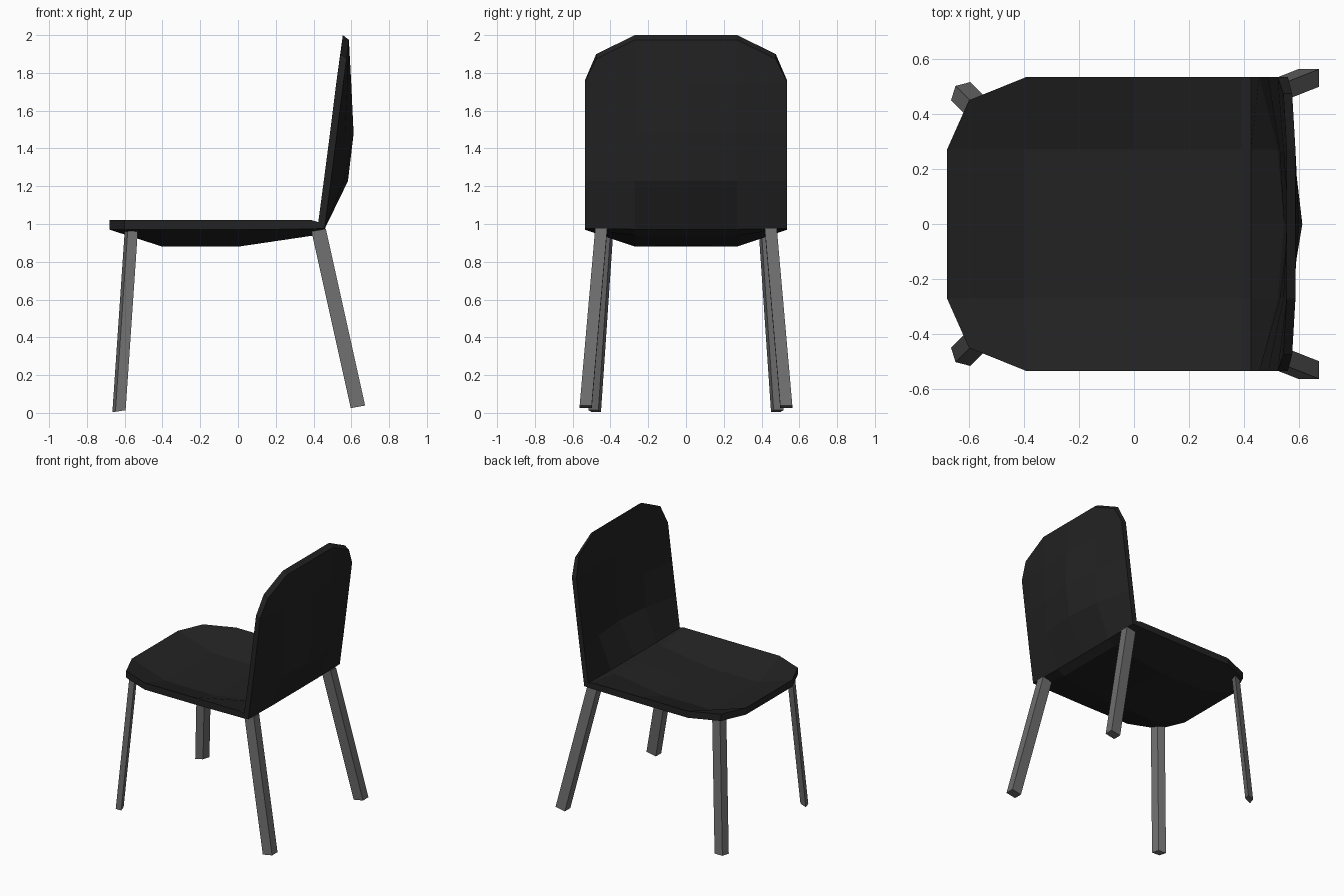
import bpy, bmesh
from mathutils import Vector

if "Cube" in bpy.data.objects:
    bpy.data.objects.remove(bpy.data.objects["Cube"])


def material(name, value):
    m = bpy.data.materials.new(name)
    m.diffuse_color = (value, value, value, 1)
    m.use_nodes = True
    m.node_tree.nodes["Principled BSDF"].inputs["Base Color"].default_value = m.diffuse_color
    return m


black = material("black shell", 0.016)
grey = material("grey legs", 0.155)


def make_object(name, bm, mat):
    bmesh.ops.recalc_face_normals(bm, faces=bm.faces)
    mesh = bpy.data.meshes.new(name)
    bm.to_mesh(mesh)
    bm.free()
    mesh.materials.append(mat)
    ob = bpy.data.objects.new(name, mesh)
    bpy.context.collection.objects.link(ob)
    return ob


# Shell cross rows, seat front to backrest top:
# half width, (x, z) at the side, at quarter width, at the centre, shell offset (x, z)
ROWS = [
    (0.45, (-0.60, 1.02), (-0.68, 1.02), (-0.68, 1.02), (0, -0.05)),
    (0.535, (-0.39, 1.02), (-0.40, 0.93), (-0.40, 0.93), (0, -0.05)),
    (0.535, (0.00, 1.02), (0.00, 0.93), (0.00, 0.935), (0, -0.05)),
    (0.535, (0.39, 1.02), (0.39, 0.985), (0.39, 0.985), (0.01, -0.046)),
    (0.535, (0.425, 1.01), (0.425, 1.005), (0.425, 1.005), (0.033, -0.033)),
    (0.535, (0.455, 1.235), (0.523, 1.235), (0.545, 1.235), (0.037, -0.008)),
    (0.535, (0.487, 1.48), (0.53, 1.48), (0.575, 1.48), (0.037, -0.002)),
    (0.535, (0.522, 1.76), (0.543, 1.74), (0.563, 1.74), (0.037, -0.005)),
    (0.475, (0.543, 1.90), (0.555, 2.00), (0.555, 2.00), (0.032, -0.025)),
]


def shell():
    bm = bmesh.new()
    layers = []
    for k in (0, 1):  # sitting side, then outer side
        grid = []
        for w, side, quarter, centre, off in ROWS:
            pts = [(-w, side), (-0.27, quarter), (0, centre), (0.27, quarter), (w, side)]
            grid.append([bm.verts.new((x + k * off[0], y, z + k * off[1]))
                         for y, (x, z) in pts])
        for r0, r1 in zip(grid, grid[1:]):
            for j in range(4):
                bm.faces.new((r0[j], r0[j + 1], r1[j + 1], r1[j]))
        layers.append(grid)

    # Rim joining the two sides
    def border(g):
        return (g[0] + [r[-1] for r in g[1:-1]] + g[-1][::-1]
                + [r[0] for r in g[-2:0:-1]])

    a, b = border(layers[0]), border(layers[1])
    for i in range(len(a)):
        j = (i + 1) % len(a)
        bm.faces.new((a[i], a[j], b[j], b[i]))
    return make_object("seat_and_backrest", bm, black)


def leg(name, top, foot, u, v):
    """Four-sided bar whose corners are given by the vectors u and v."""
    bm = bmesh.new()
    rings = [[bm.verts.new(Vector(p) + c) for c in (u, v, -u, -v)] for p in (top, foot)]
    for ring in rings:
        bm.faces.new(ring)
    for i in range(4):
        j = (i + 1) % 4
        bm.faces.new((rings[0][i], rings[0][j], rings[1][j], rings[1][i]))
    return make_object(name, bm, grey)


shell()
for s, label in ((1, "left"), (-1, "right")):
    # Front legs: flat diamond section facing the corner
    leg("front_leg_" + label, (-0.565, s * 0.418, 0.965), (-0.63, s * 0.483, 0.01),
        Vector((0.035, s * 0.033, 0.004)), Vector((-0.019, s * 0.019, -0.004)))
    # Back legs: raked square bars
    leg("back_leg_" + label, (0.427, s * 0.449, 0.968), (0.635, s * 0.531, 0.032),
        Vector((0.038, s * 0.032, 0.007)), Vector((-0.038, s * 0.032, -0.007)))
